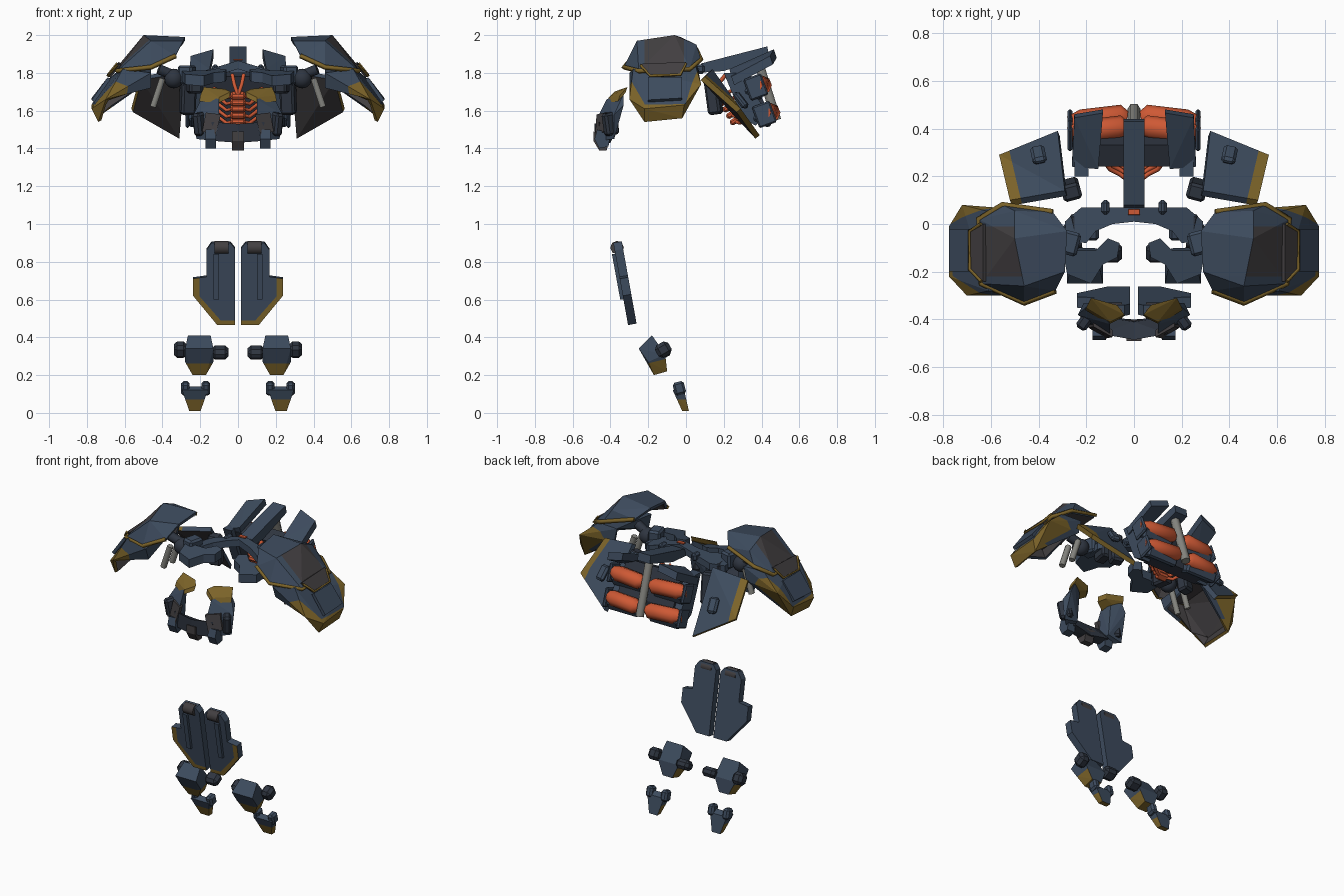
import bpy, bmesh
from math import radians
from mathutils import Matrix, Vector

cube = bpy.data.objects.get("Cube")
if cube:
    bpy.data.objects.remove(cube, do_unlink=True)


def colour(name, *rgb):
    mat = bpy.data.materials.new(name)
    mat.use_nodes = True
    mat.diffuse_color = (*rgb, 1)
    mat.node_tree.nodes["Principled BSDF"].inputs["Base Color"].default_value = (*rgb, 1)
    return mat


NAVY = colour("navy armour", .046, .07, .11)
DARK = colour("dark joint", .028, .036, .052)
GOLD = colour("gold trim", .2, .125, .022)
GREY = colour("charcoal panel", .055, .05, .053)
STEEL = colour("light steel", .23, .23, .21)
ORANGE = colour("orange", .62, .1, .035)


def finish(name, bm, mat):
    mesh = bpy.data.meshes.new(name)
    bm.to_mesh(mesh)
    bm.free()
    mesh.materials.append(mat)
    obj = bpy.data.objects.new(name, mesh)
    bpy.context.collection.objects.link(obj)
    return obj


def hull(name, points, mat, open_towards=None, limit=.6):
    """Convex faceted solid, or a hollow shell when an open direction is given."""
    bm = bmesh.new()
    verts = [bm.verts.new(p) for p in points]
    bmesh.ops.convex_hull(bm, input=verts)
    bmesh.ops.delete(bm, geom=[v for v in bm.verts if not v.link_faces], context="VERTS")
    bmesh.ops.recalc_face_normals(bm, faces=bm.faces)
    bmesh.ops.dissolve_limit(bm, angle_limit=radians(4), verts=bm.verts, edges=bm.edges)
    if open_towards:
        away = Vector(open_towards).normalized()
        gone = [f for f in bm.faces if f.normal.dot(away) > limit]
        bmesh.ops.delete(bm, geom=gone, context="FACES")
    obj = finish(name, bm, mat)
    if open_towards:
        # The inside of a shell takes its last material
        shell = obj.modifiers.new("shell", "SOLIDIFY")
        shell.thickness, shell.offset, shell.material_offset = .02, -1, 9
    return obj


def slab(name, points, offset, mat):
    """Plate between a set of corners and the same corners moved by an offset."""
    return hull(name, points + [Vector(p) + Vector(offset) for p in points], mat)


def section(name, profile, half_width, mat, centre=0):
    """Hull of a side profile (y, z) spread across x."""
    return hull(name, [(centre + s * half_width, y, z) for y, z in profile for s in (-1, 1)], mat)


def prism(name, outline, place, depth, mat):
    bm = bmesh.new()
    face = bm.faces.new([bm.verts.new(place(*p)) for p in outline])
    made = bmesh.ops.extrude_face_region(bm, geom=[face])["geom"]
    moved = [v for v in made if isinstance(v, bmesh.types.BMVert)]
    bmesh.ops.translate(bm, verts=moved, vec=depth)
    bmesh.ops.recalc_face_normals(bm, faces=bm.faces)
    return finish(name, bm, mat)


def block(name, loc, size, mat, tilt=0, turn=0, bevel=.012):
    bm = bmesh.new()
    bmesh.ops.create_cube(bm, size=1, matrix=Matrix.Diagonal((*size, 1)))
    bmesh.ops.bevel(bm, geom=bm.edges[:], offset=bevel, segments=1, affect="EDGES")
    spin = Matrix.Rotation(radians(turn), 4, "Z") @ Matrix.Rotation(radians(tilt), 4, "X")
    bm.transform(Matrix.Translation(loc) @ spin)
    return finish(name, bm, mat)


def tube(name, points, radius, mat, rounding=1, ends=1):
    curve = bpy.data.curves.new(name, "CURVE")
    curve.dimensions, curve.use_fill_caps = "3D", True
    curve.bevel_depth, curve.bevel_resolution = radius, rounding
    line = curve.splines.new("POLY")
    line.points.add(len(points) - 1)
    for p, co in zip(line.points, points):
        p.co = (*co, 1)
    line.points[0].radius = line.points[-1].radius = ends
    temp = bpy.data.objects.new(name, curve)
    bm = bmesh.new()
    bm.from_mesh(bpy.data.meshes.new_from_object(temp))
    for f in bm.faces:
        f.material_index = 0
    bpy.data.objects.remove(temp)
    return finish(name, bm, mat)


def ball(name, loc, radius, mat):
    bm = bmesh.new()
    bmesh.ops.create_uvsphere(bm, u_segments=16, v_segments=10, radius=radius, matrix=Matrix.Translation(loc))
    for f in bm.faces:
        f.smooth = True
    return finish(name, bm, mat)


def paint(obj, mat, point, normal, facing=(0, 0, 0), limit=-.3):
    """Cut along a plane and colour the faces beyond it that look the right way."""
    bm = bmesh.new()
    bm.from_mesh(obj.data)
    co, no = Vector(point), Vector(normal).normalized()
    bmesh.ops.bisect_plane(bm, geom=bm.verts[:] + bm.edges[:] + bm.faces[:], plane_co=co, plane_no=no)
    obj.data.materials.append(mat)
    for f in bm.faces:
        beyond = (f.calc_center_median() - co).dot(no) > 0
        if beyond and f.normal.dot(Vector(facing).normalized()) > limit:
            f.material_index = len(obj.data.materials) - 1
    bm.to_mesh(obj.data)
    bm.free()


def mirror(*objects):
    for obj in objects:
        name = obj.name
        obj.name = "left_" + name
        twin = obj.copy()
        twin.data = obj.data.copy()
        twin.name = "right_" + name
        twin.data.transform(Matrix.Scale(-1, 4, (1, 0, 0)))
        twin.data.flip_normals()
        bpy.context.collection.objects.link(twin)


# Shoulder armour: upper cap, gold rim, lower guard and its plates
rim = [(.33, -.28, 1.89), (.46, -.33, 1.83), (.64, -.25, 1.81), (.65, .02, 1.82), (.55, .08, 1.87), (.34, .05, 1.93)]
cap = hull("shoulder_cap", rim + [(.28, -.03, 1.99), (.29, -.2, 1.97), (.5, -.06, 2), (.46, -.26, 1.97), (.5, .055, 1.95)],
           NAVY, (-.35, 0, -1), .55)
paint(cap, GREY, (.3, 0, 1.8), (0, 0, 1), (.8, 0, .6), .88)
paint(cap, NAVY, (.6, -.01, 1.9), (0, 1, 0))
paint(cap, NAVY, (.6, -.22, 1.9), (0, -1, 0))
cap.data.materials.append(GREY)
trim = tube("shoulder_rim", rim, .013, GOLD, 0)
guard = hull("shoulder_guard", [
    (.6, .05, 1.84), (.61, -.28, 1.82), (.46, .06, 1.84), (.46, -.3, 1.8),
    (.775, -.01, 1.63), (.775, -.22, 1.61), (.75, -.02, 1.56), (.74, -.22, 1.54),
    (.72, .08, 1.74), (.7, -.3, 1.66), (.48, .06, 1.75), (.46, -.27, 1.72)], NAVY, (-.55, 0, -.83))
paint(guard, GOLD, (.75, -.1, 1.63), (.2, 0, -1))
paint(guard, GOLD, (.72, -.25, 1.7), (.3, -1, -.3))
paint(guard, GOLD, (.72, .025, 1.72), (.2, 1, -.2))
guard.data.materials.append(GREY)
plate = slab("guard_plate", [(.675, -.2, 1.765), (.675, -.02, 1.765), (.76, -.02, 1.655), (.76, -.2, 1.645)],
             (.015, 0, .012), NAVY)
vent = slab("guard_vent", [(.62, -.24, 1.84), (.62, 0, 1.85), (.675, -.03, 1.785), (.675, -.19, 1.775)],
            (.012, 0, .008), GREY)
frame = tube("guard_vent_frame", [(.64, -.24, 1.84), (.688, -.19, 1.785), (.688, -.03, 1.79), (.64, 0, 1.85)], .008, GOLD, 0)
joint = ball("shoulder_ball", (.34, -.09, 1.77), .052, DARK)
axle = tube("shoulder_axle", [(.22, -.07, 1.77), (.3, -.08, 1.77), (.42, -.1, 1.82)], .03, DARK)
rods = [tube("shoulder_piston", [(.4, y, 1.77), (.45, y, 1.62)], .019, STEEL) for y in (-.04, -.13)]
mount = block("shoulder_mount", (.27, -.08, 1.79), (.08, .1, .1), NAVY, 0, 15)
mirror(cap, trim, guard, plate, vent, frame, joint, axle, mount, *rods)

# Neck ring and collar bones
half = [(0, .07), (.22, .07), (.29, .01), (.28, -.07), (.2, -.08), (.16, -.03), (.09, 0), (0, .01)]
ring = prism("neck_ring", half, lambda x, y: (x, y, 1.82 - x * .3), (0, 0, .045), NAVY)
side_block = block("neck_side", (.23, -.01, 1.74), (.07, .11, .1), DARK, 0, -10)
lug = block("neck_lug", (.12, .07, 1.82), (.035, .06, .05), NAVY)
bone = prism("collar_bone", [(.06, -.08), (.11, -.06), (.16, -.11), (.3, -.11), (.28, -.21), (.18, -.25), (.13, -.17), (.07, -.14)],
             lambda x, y: (x, y, 1.78 + y * .2), (0, 0, .055), NAVY)
mirror(ring, side_block, lug, bone)
block("neck_marker", (0, .05, 1.87), (.05, .025, .008), ORANGE, bevel=.002)

# Backpack body, spine and top fins
section("backpack_body", [(.24, 1.78), (.33, 1.82), (.42, 1.63), (.41, 1.54), (.33, 1.53)], .2, DARK)
section("backpack_spine", [(.06, 1.8), (.08, 1.85), (.43, 1.94), (.44, 1.89), (.2, 1.81)], .045, NAVY)
tube("backpack_strut", [(0, .38, 1.87), (0, .42, 1.74), (0, .48, 1.55)], .028, STEEL)
fin = slab("backpack_fin", [(.15, .23, 1.82), (.13, .465, 1.925), (.25, .445, 1.89), (.26, .24, 1.78)], (0, .015, -.045), NAVY)
flank = section("backpack_flank", [(.2, 1.8), (.3, 1.8), (.42, 1.6), (.37, 1.52), (.3, 1.56)], .03, NAVY, .22)
thrusters = []
for level, y, z in (("upper", .395, 1.735), ("lower", .44, 1.59)):
    pod = tube(level + "_thruster", [(.03, y, z), (.06, y + .01, z), (.22, y - .01, z), (.275, y - .02, z)],
               .05, ORANGE, 2, .6)
    thrusters.append(pod)
    thrusters.append(block(level + "_thruster_housing", (.15, y - .03, z - .03), (.22, .1, .07), NAVY, -25))
    thrusters.append(block(level + "_thruster_cap", (.268, y - .025, z - .01), (.02, .1, .12), NAVY, 20, bevel=.008))
mirror(fin, flank, *thrusters)

# Orange hoses on the inner face of the backpack
hoses = []
for i in range(5):
    y, z = .18 + i * .019, 1.68 - i * .034
    block("hose_link", (0, y, z), (.08, .05, .032), ORANGE, 30, bevel=.01)
    hoses.append(tube("hose", [(.02, y, z), (.06, y + .03, z - .01), (.1, y + .05, z + .02), (.13, y + .09, z + .04)], .01, ORANGE))
hoses.append(tube("neck_hose", [(0, .17, 1.68), (.02, .17, 1.74), (.03, .21, 1.79)], .011, ORANGE))
mirror(*hoses)

# Back wings hung from the backpack
corners = [(.29, .14, 1.82), (.52, .1, 1.78), (.565, .29, 1.61), (.32, .39, 1.47)]
wing = slab("back_wing", corners, (-.009, -.022, -.018), NAVY)
paint(wing, GREY, (0, 0, 0), (0, 0, 1), (-.27, -.7, -.6), .3)
paint(wing, GOLD, (.485, .15, 1.7), (.97, -.23, 0), (.27, .7, .6))
paint(wing, GOLD, (0, 0, 0), (0, 0, 1), (.1, .6, -.8), .8)
pad = block("wing_pad", (.4, .29, 1.655), (.06, .1, .035), NAVY, -52, -12)
arm = block("wing_arm", (.265, .145, 1.68), (.08, .07, .2), DARK, 8, -15)
mirror(wing, pad, arm)

# Chest jaw: gold flaps, cheeks, side panels and chin blocks
flap = slab("chest_flap", [(.04, -.38, 1.7), (.1, -.41, 1.67), (.2, -.35, 1.68), (.18, -.31, 1.725), (.07, -.34, 1.715)],
            (.005, -.01, -.03), GOLD)
cheek = hull("chest_cheek", [(.1, -.42, 1.66), (.18, -.33, 1.69), (.12, -.36, 1.66), (.21, -.33, 1.63),
                             (.235, -.38, 1.58), (.22, -.38, 1.45), (.12, -.47, 1.44), (.1, -.475, 1.55), (.12, -.38, 1.47)], NAVY)
panel = slab("chest_panel", [(.09, -.474, 1.58), (.17, -.43, 1.59), (.19, -.435, 1.49), (.12, -.48, 1.47)], (0, .03, 0), GREY)
pocket = block("chest_side_block", (.2, -.4, 1.53), (.05, .08, .12), DARK, 10, 35)
chin = hull("chin_bar", [(0, -.485, 1.53), (0, -.48, 1.43), (.13, -.46, 1.44), (.14, -.46, 1.54), (0, -.41, 1.5),
                         (0, -.4, 1.43), (.13, -.39, 1.45)], DARK)
fang = section("chin_side", [(-.47, 1.5), (-.485, 1.45), (-.46, 1.4), (-.41, 1.41), (-.4, 1.48)], .028, NAVY, .145)
mirror(flap, cheek, panel, pocket, chin, fang)
section("chin_centre", [(-.49, 1.49), (-.49, 1.44), (-.46, 1.39), (-.42, 1.39), (-.4, 1.47)], .032, GREY)

# Front skirts
skirt = prism("skirt", [(.016, .87), (.04, .9), (.14, .9), (.168, .86), (.168, .72), (.238, .71), (.238, .62), (.11, .465), (.016, .465)],
              lambda x, z: (x, -.385 + (.9 - z) * .18, z), (0, .045, .008), NAVY)
paint(skirt, GOLD, (.152, -.3, .558), (.75, 0, -.66), (0, -1, 0), .3)
paint(skirt, GOLD, (.205, -.3, .6), (1, 0, 0), (0, -1, 0), .3)
paint(skirt, GOLD, (.1, -.3, .488), (0, 0, -1), (0, -1, 0), .3)
hinge = tube("skirt_hinge", [(.05, -.365, .875), (.125, -.365, .875)], .036, GREY, 2)
ridge = slab("skirt_ridge", [(.1, -.392, .84), (.13, -.392, .84), (.13, -.348, .6), (.1, -.348, .6)], (0, .02, 0), NAVY)
mirror(skirt, hinge, ridge)

# Knee guards
knee = hull("knee_guard", [(.205 + s * w, y, z) for s in (-1, 1) for w, y, z in (
    (.075, -.25, .34), (.06, -.18, .41), (.075, -.11, .31), (.075, -.2, .27), (.035, -.17, .2), (.035, -.1, .22))], NAVY)
paint(knee, GOLD, (.2, -.15, .275), (0, .25, -1), (0, -1, -.2))
inner = block("knee_inner_pivot", (.095, -.12, .32), (.09, .08, .06), DARK, 30, bevel=.018)
outer = block("knee_outer_pivot", (.305, -.12, .335), (.07, .08, .075), DARK, 30, bevel=.018)
mirror(knee, inner, outer)

# Toe guards
toe = hull("toe_guard", [(.228 + s * w, y, z) for s in (-1, 1) for w, y, z in (
    (.068, -.07, .12), (.055, -.04, .14), (.06, -.01, .12), (.03, -.02, .01), (.03, .015, .01), (.045, -.045, .08))], NAVY)
paint(toe, GOLD, (.23, 0, .07), (0, 0, -1), (0, -1, -.2))
prongs = [block("toe_prong", (x, -.035, .13), (.045, .06, .07), NAVY, 15) for x in (.17, .278)]
mirror(toe, *prongs)
